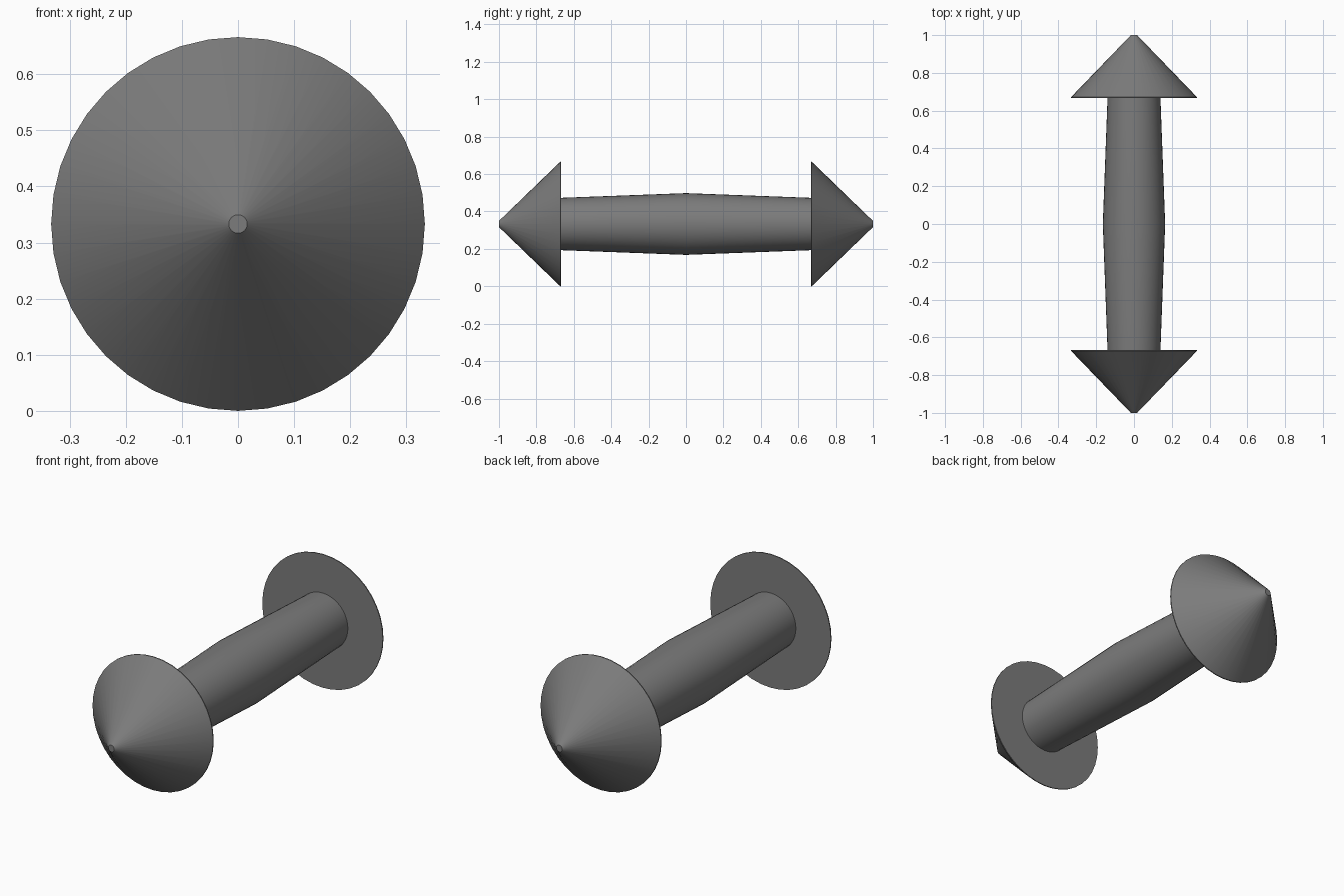
import bpy, bmesh, math

if "Cube" in bpy.data.objects:
    bpy.data.objects.remove(bpy.data.objects["Cube"])

SIDES = 40
CENTRE_Z = 0.333

grey = bpy.data.materials.new("dark grey")
grey.diffuse_color = (0.2, 0.2, 0.2, 1)
grey.use_nodes = True
grey.node_tree.nodes["Principled BSDF"].inputs["Base Color"].default_value = grey.diffuse_color


def lathe(name, profile):
    """Closed solid turned around the y direction from (y, radius) points."""
    bm = bmesh.new()
    rings = []
    for y, r in profile:
        rings.append([bm.verts.new((r * math.cos(2 * math.pi * i / SIDES), y,
                                    CENTRE_Z + r * math.sin(2 * math.pi * i / SIDES)))
                      for i in range(SIDES)])
    for a, b in zip(rings, rings[1:]):
        for i in range(SIDES):
            j = (i + 1) % SIDES
            bm.faces.new((a[i], a[j], b[j], b[i]))
    bm.faces.new(rings[0])
    bm.faces.new(rings[-1])
    bmesh.ops.recalc_face_normals(bm, faces=bm.faces)
    mesh = bpy.data.meshes.new(name)
    bm.to_mesh(mesh)
    bm.free()
    mesh.materials.append(grey)
    obj = bpy.data.objects.new(name, mesh)
    bpy.context.collection.objects.link(obj)
    bpy.ops.object.select_all(action='DESELECT')
    obj.select_set(True)
    bpy.context.view_layer.objects.active = obj
    bpy.ops.object.shade_smooth_by_angle(angle=math.radians(30))
    return obj


# Shaft, slightly swollen at the middle
lathe("shaft", [(-0.667, 0.14), (0, 0.165), (0.667, 0.14)])

# Conical heads with a thin rim and a blunt tip
for name, s in (("front_head", -1), ("back_head", 1)):
    lathe(name, [(s * 0.667, 0.333), (s * 0.672, 0.333), (s * 1.0, 0.0165)])
